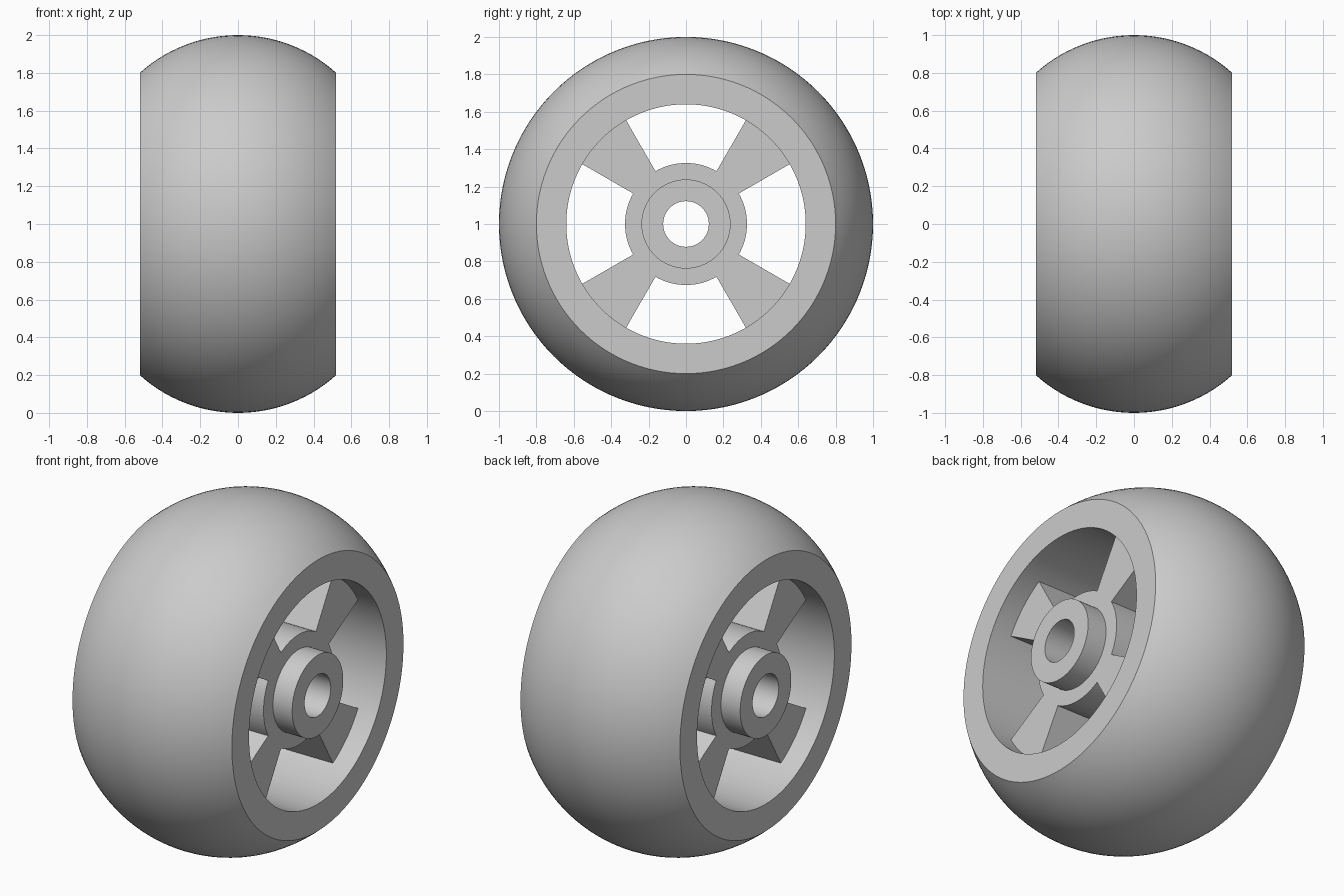
import bpy
import bmesh
from math import sin, cos, asin, sqrt, radians, tau

cube = bpy.data.objects.get("Cube")
if cube:
    bpy.data.objects.remove(cube, do_unlink=True)

SEGMENTS = 120
HALF_WIDTH = 0.52
WEB_HALF = 0.395
TREAD_R, SHOULDER_R, RIM_R = 1.0, 0.8, 0.64
COLLAR_R, BOSS_R, BORE_R = 0.326, 0.238, 0.122

grey = bpy.data.materials.new("plain_grey")
grey.use_nodes = True
colour = (0.6, 0.6, 0.6, 1)
grey.diffuse_color = colour
grey.node_tree.nodes["Principled BSDF"].inputs["Base Color"].default_value = colour


def on_wheel(x, r, i):
    """Point at radius r around the axle, which runs along x at height 1."""
    a = tau * i / SEGMENTS
    return (x, r * cos(a), TREAD_R + r * sin(a))


def finish(bm, name):
    bmesh.ops.recalc_face_normals(bm, faces=bm.faces)
    mesh = bpy.data.meshes.new(name)
    bm.to_mesh(mesh)
    bm.free()
    mesh.materials.append(grey)
    obj = bpy.data.objects.new(name, mesh)
    bpy.context.collection.objects.link(obj)
    bpy.ops.object.select_all(action="DESELECT")
    obj.select_set(True)
    bpy.context.view_layer.objects.active = obj
    bpy.ops.object.shade_smooth_by_angle(angle=radians(25))


def lathe(name, profile):
    """Revolve a closed (x, radius) profile around the axle."""
    bm = bmesh.new()
    rings = [[bm.verts.new(on_wheel(x, r, i)) for x, r in profile]
             for i in range(SEGMENTS)]
    for i, ring in enumerate(rings):
        after = rings[(i + 1) % SEGMENTS]
        for j in range(len(profile)):
            k = (j + 1) % len(profile)
            bm.faces.new((ring[j], ring[k], after[k], after[j]))
    finish(bm, name)


# Tyre: a crowned tread arc closed by flat sides and a straight inner wall
drop = TREAD_R - SHOULDER_R
crown = (HALF_WIDTH ** 2 + drop ** 2) / (2 * drop)
sweep = asin(HALF_WIDTH / crown)
STEPS = 28
tread = []
for n in range(STEPS + 1):
    a = sweep * (2 * n / STEPS - 1)
    tread.append((crown * sin(a), TREAD_R - crown + crown * cos(a)))
lathe("tyre", tread + [(HALF_WIDTH, RIM_R), (-HALF_WIDTH, RIM_R)])

# Hub boss: a tube around the axle bore, flush with the tyre sides
lathe("hub_boss", [(-HALF_WIDTH, BORE_R), (-HALF_WIDTH, BOSS_R),
                   (HALF_WIDTH, BOSS_R), (HALF_WIDTH, BORE_R)])

# Web: collar and four wedge spokes drawn as a flat polar grid, then thickened
bm = bmesh.new()
grid = [[bm.verts.new(on_wheel(-WEB_HALF, r, i)) for r in (BOSS_R, COLLAR_R, RIM_R)]
        for i in range(SEGMENTS)]
quarter = SEGMENTS // 4
for i, line in enumerate(grid):
    after = grid[(i + 1) % SEGMENTS]
    is_spoke = quarter / 3 <= i % quarter < 2 * quarter / 3
    for j in range(2 if is_spoke else 1):
        bm.faces.new((line[j], line[j + 1], after[j + 1], after[j]))
bmesh.ops.delete(bm, geom=[v for v in bm.verts if not v.link_faces], context="VERTS")
made = bmesh.ops.extrude_face_region(bm, geom=bm.faces[:], use_keep_orig=True)
top = [g for g in made["geom"] if isinstance(g, bmesh.types.BMVert)]
bmesh.ops.translate(bm, verts=top, vec=(2 * WEB_HALF, 0, 0))
finish(bm, "collar_and_spokes")
